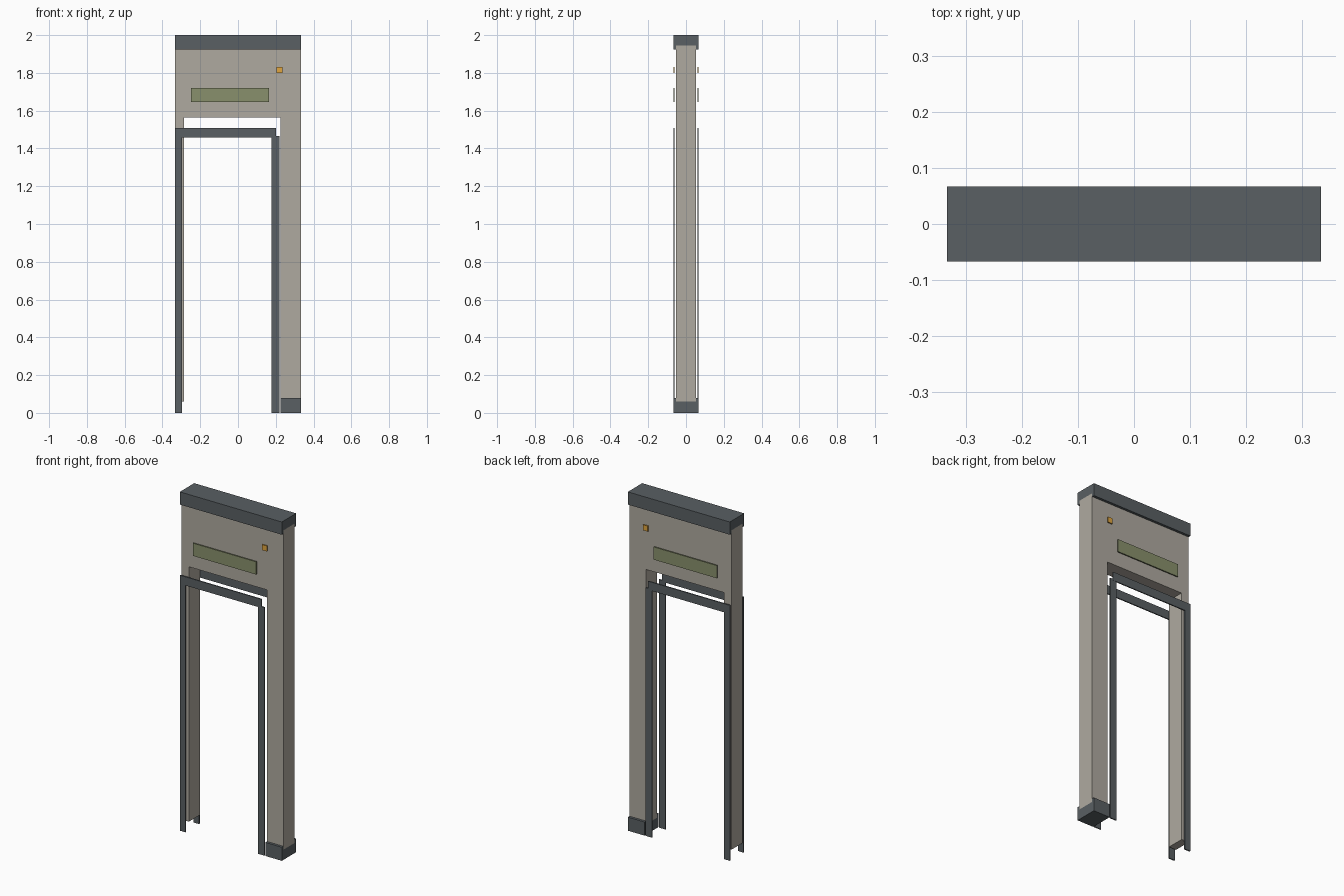
import bpy

if "Cube" in bpy.data.objects:
    bpy.data.objects.remove(bpy.data.objects["Cube"])

def material(name, rgb):
    m = bpy.data.materials.new(name)
    m.diffuse_color = (*rgb, 1)
    m.use_nodes = True
    m.node_tree.nodes["Principled BSDF"].inputs["Base Color"].default_value = m.diffuse_color
    return m

STONE = material("stone", (0.43, 0.40, 0.35))
DARK = material("dark_metal", (0.10, 0.115, 0.125))
OLIVE = material("olive_panel", (0.25, 0.28, 0.15))
AMBER = material("amber_light", (0.75, 0.38, 0.05))

HALF_W, HALF_D, WALL_D = 0.333, 0.067, 0.052

def extrude(name, outline, axis, lo, hi, mat):
    """Extrude a 2D outline along x (outline is y,z) or y (outline is x,z)."""
    n = len(outline)
    place = (lambda a, b, d: (d, a, b)) if axis == "x" else (lambda a, b, d: (a, -d, b))
    verts = [place(a, b, d) for d in (lo, hi) for a, b in outline]
    faces = [list(range(n))[::-1], list(range(n, 2 * n))]
    faces += [(i, (i + 1) % n, n + (i + 1) % n, n + i) for i in range(n)]
    mesh = bpy.data.meshes.new(name)
    mesh.from_pydata(verts, [], faces)
    mesh.materials.append(mat)
    ob = bpy.data.objects.new(name, mesh)
    bpy.context.collection.objects.link(ob)
    return ob

def plates(name, x0, x1, z0, z1, mat, inner=0.060, outer=HALF_D):
    """Matching thin plates on the front and the back."""
    rect = [(x0, z0), (x1, z0), (x1, z1), (x0, z1)]
    extrude("front_" + name, rect, "y", inner, outer, mat)
    extrude("back_" + name, rect, "y", -outer, -inner, mat)

# Wall with doorway: narrow left leg, wide right leg
extrude("wall", [(-HALF_W, 0.06), (-0.285, 0.06), (-0.285, 1.565), (0.225, 1.565),
                 (0.225, 0.06), (HALF_W, 0.06), (HALF_W, 1.945), (-HALF_W, 1.945)],
        "y", -WALL_D, WALL_D, STONE)

# Top cap and right foot: channels that lap over the wall faces
def channel(outer_z, seat_z, lip_z):
    return [(-HALF_D, outer_z), (HALF_D, outer_z), (HALF_D, lip_z), (WALL_D, lip_z),
            (WALL_D, seat_z), (-WALL_D, seat_z), (-WALL_D, lip_z), (-HALF_D, lip_z)]

extrude("foot", channel(0, 0.06, 0.08), "x", 0.225, HALF_W, DARK)
cap = extrude("top_cap", channel(2.0, 1.945, 1.925), "x", -HALF_W, HALF_W, DARK)
cap.data.flip_normals()

# Door frame strips
plates("left_trim", -HALF_W, -0.296, 0, 1.457, DARK)
plates("top_trim", -HALF_W, 0.20, 1.457, 1.508, DARK)
plates("right_trim", 0.177, 0.219, 0, 1.465, DARK, outer=0.0665)

# Display panel and indicator light
plates("display_panel", -0.248, 0.165, 1.645, 1.72, OLIVE)
plates("indicator_light", 0.203, 0.235, 1.80, 1.832, AMBER)
